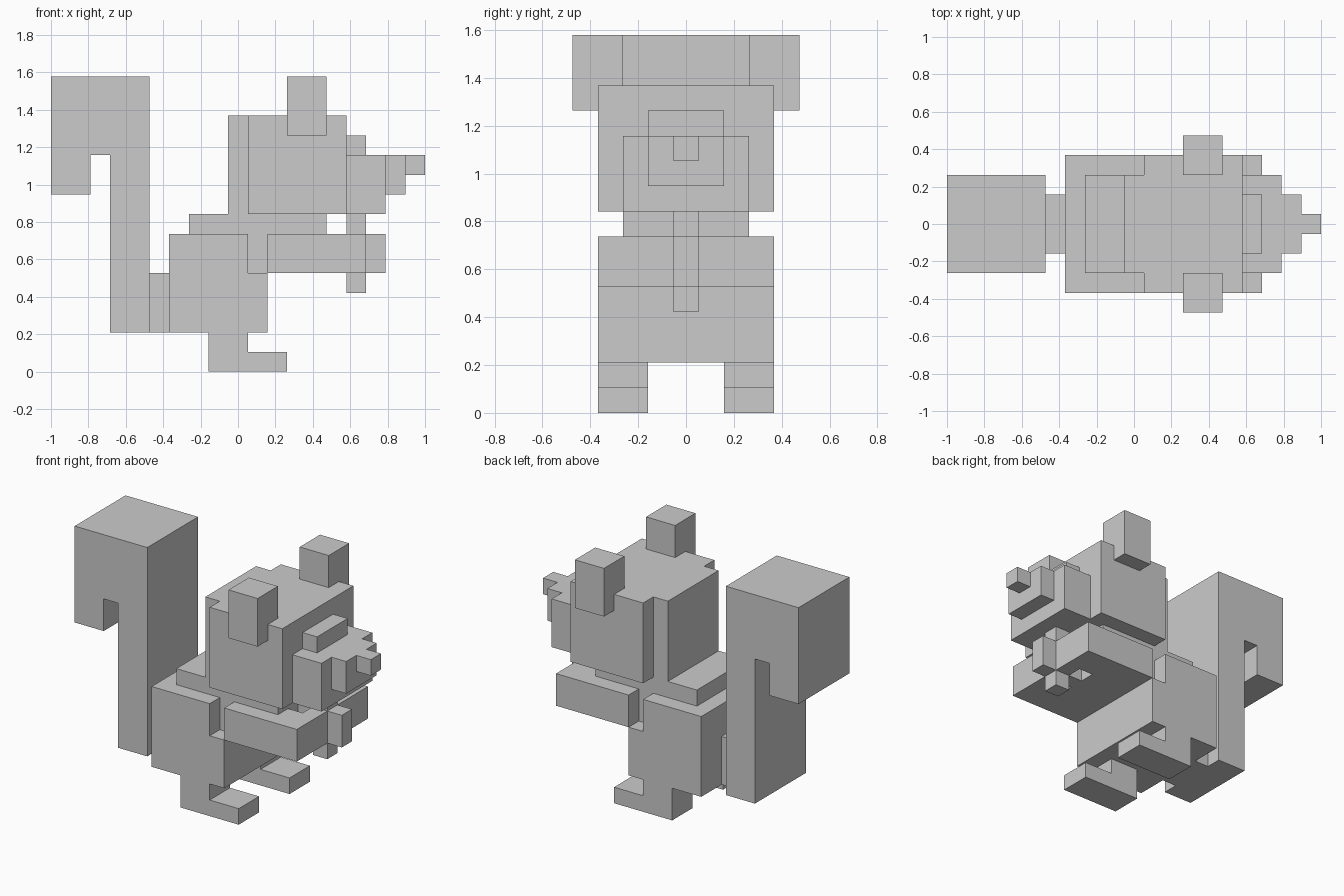
import bpy, bmesh
from mathutils import Vector

if "Cube" in bpy.data.objects:
    bpy.data.objects.remove(bpy.data.objects["Cube"])

U = 2 / 19  # one block; x and z are counted in blocks from the tail side / ground


def prism(name, outline, lo, hi, axis="y"):
    """Extrude an xz outline along y, or an xy outline along z."""
    def place(a, b, d):
        x, y, z = (a, d, b) if axis == "y" else (a, b, d)
        return Vector((x * U - 1, y * U, z * U))

    bm = bmesh.new()
    face = bm.faces.new([bm.verts.new(place(a, b, lo)) for a, b in outline])
    ext = bmesh.ops.extrude_face_region(bm, geom=[face], use_keep_orig=True)
    top = [v for v in ext["geom"] if isinstance(v, bmesh.types.BMVert)]
    bmesh.ops.translate(bm, verts=top, vec=place(0, 0, hi) - place(0, 0, lo))
    bmesh.ops.recalc_face_normals(bm, faces=bm.faces)
    mesh = bpy.data.meshes.new(name)
    bm.to_mesh(mesh)
    bm.free()
    obj = bpy.data.objects.new(name, mesh)
    bpy.context.collection.objects.link(obj)
    return obj


def box(name, x0, x1, z0, z1, y0, y1):
    return prism(name, [(x0, z0), (x1, z0), (x1, z1), (x0, z1)], y0, y1)


def mid_box(name, x0, x1, z0, z1, half):
    return box(name, x0, x1, z0, z1, -half, half)


# Curled tail and its root
prism("tail", [(3, 2), (5, 2), (5, 15), (0, 15), (0, 9), (2, 9), (2, 11), (3, 11)], -2.5, 2.5)
mid_box("tail_root", 5, 6, 2, 5, 1.5)

# Body with stepped front, chest leaning forward
prism("body", [(6, 2), (11, 2), (11, 5), (10, 5), (10, 7), (6, 7)], -3.5, 3.5)
mid_box("chest", 7, 14, 5, 8, 2.5)

# Head, face and nose
mid_box("head", 10, 15, 8, 13, 3.5)
mid_box("head_back", 9, 10, 8, 13, 2.5)
mid_box("muzzle", 15, 17, 8, 11, 2.5)
mid_box("nose_bridge", 15, 16, 11, 12, 1.5)
mid_box("muzzle_tip", 17, 18, 9, 11, 1.5)
mid_box("nose", 18, 19, 10, 11, 0.5)

# Paired limbs and ears
arm = [(11, 2.5), (14, 2.5), (14, 1.5), (16, 1.5), (16, 3.5), (11, 3.5)]
for side, s in (("near", -1), ("far", 1)):
    prism(side + "_arm", [(x, y * s) for x, y in arm], 5, 7, axis="z")
    prism(side + "_leg", [(8, 0), (12, 0), (12, 1), (10, 1), (10, 2), (8, 2)], 1.5 * s, 3.5 * s)
    box(side + "_ear", 12, 14, 12, 15, 2.5 * s, 4.5 * s)

# Nut held between the paws
prism("nut", [(14, -.5), (15, -.5), (15, -1.5), (16, -1.5), (16, -.5), (17, -.5),
              (17, .5), (16, .5), (16, 1.5), (15, 1.5), (15, .5), (14, .5)], 5, 7, axis="z")
mid_box("nut_stem", 15, 16, 7, 8, 0.5)
mid_box("nut_tip", 15, 16, 4, 5, 0.5)
